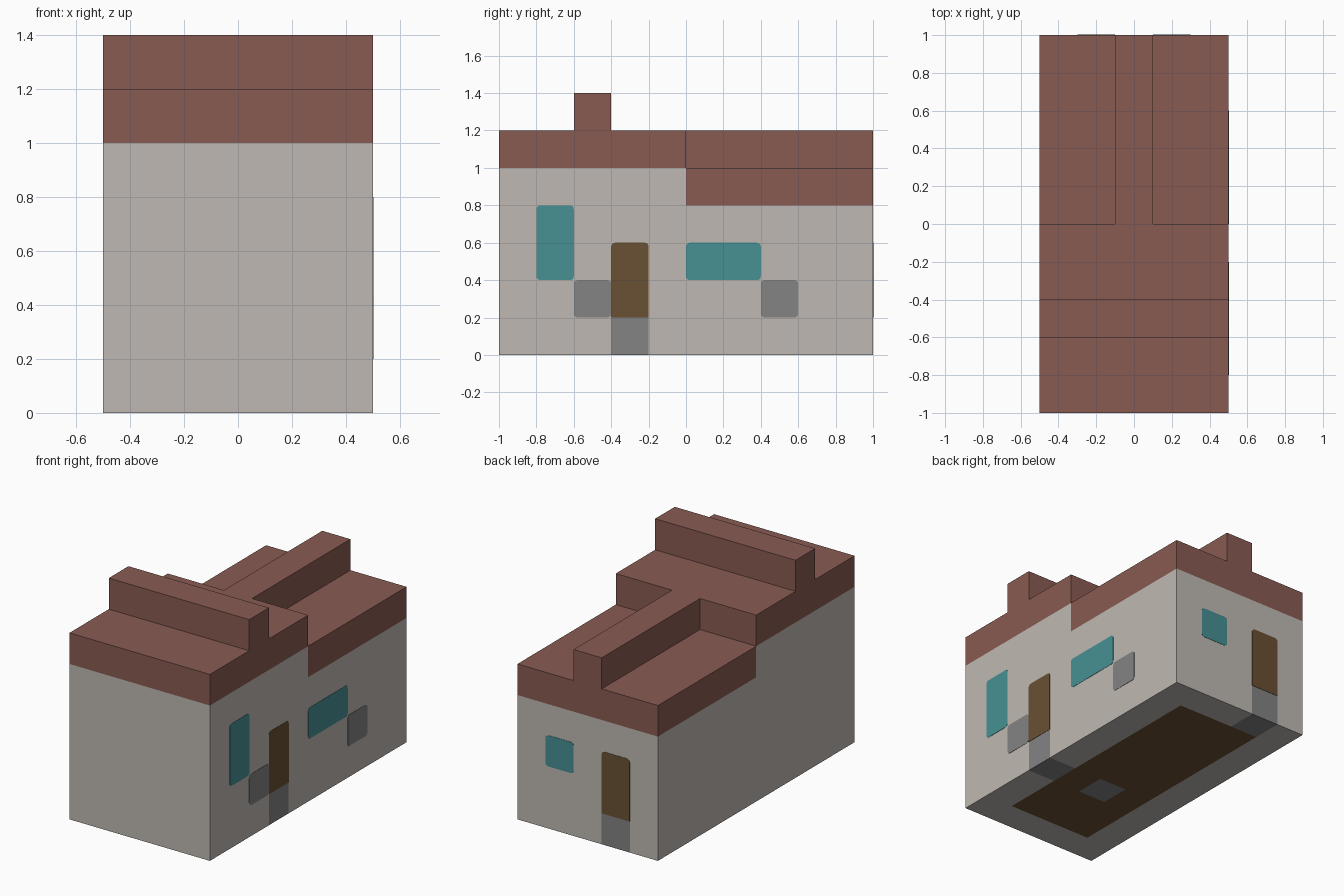
import bpy
import bmesh
from math import sin, cos, pi
from mathutils import Matrix, Vector

cube = bpy.data.objects.get("Cube")
if cube:
    bpy.data.objects.remove(cube, do_unlink=True)


def material(name, hex_code):
    """Flat material from an sRGB hex code, converted to linear."""
    srgb = [int(hex_code[i:i + 2], 16) / 255 for i in (0, 2, 4)]
    colour = [((c + 0.055) / 1.055) ** 2.4 for c in srgb] + [1]
    mat = bpy.data.materials.new(name)
    mat.use_nodes = True
    mat.diffuse_color = colour
    shader = mat.node_tree.nodes["Principled BSDF"]
    shader.inputs["Base Color"].default_value = colour
    shader.inputs["Roughness"].default_value = 0.9
    return mat


PLASTER = material("plaster", "BFB9B2")
TILE = material("roof_tile", "895B52")
GLASS = material("window_glass", "479094")
WOOD = material("dark_wood", "6A5033")
STONE = material("grey_stone", "838383")


def add_object(name, bm, *mats):
    bmesh.ops.recalc_face_normals(bm, faces=bm.faces)
    mesh = bpy.data.meshes.new(name)
    bm.to_mesh(mesh)
    bm.free()
    for mat in mats:
        mesh.materials.append(mat)
    obj = bpy.data.objects.new(name, mesh)
    bpy.context.collection.objects.link(obj)
    return obj


def prism(points, direction):
    """Extrude a closed outline along a direction."""
    bm = bmesh.new()
    face = bm.faces.new([bm.verts.new(p) for p in points])
    moved = bmesh.ops.extrude_face_region(bm, geom=[face])["geom"]
    verts = [v for v in moved if isinstance(v, bmesh.types.BMVert)]
    bmesh.ops.translate(bm, verts=verts, vec=direction)
    return bm


def box(name, low, high, mat):
    low, high = Vector(low), Vector(high)
    bm = bmesh.new()
    bmesh.ops.create_cube(bm, size=1)
    bmesh.ops.transform(bm, verts=bm.verts, matrix=Matrix.Translation(
        (low + high) / 2) @ Matrix.Diagonal((*(high - low), 1)))
    return add_object(name, bm, mat)


# Walls: stepped side profile, cut where the floor and doorsteps change colour
profile = [(-1, 0), (1, 0), (1, 0.8), (0, 0.8), (0, 1), (-1, 1)]
bm = prism([(-0.5, y, z) for y, z in profile], (1, 0, 0))
cuts = {(1, 0, 0): (-0.3, -0.1, 0.1, 0.3),
        (0, 1, 0): (-0.8, -0.4, -0.2, 0.8),
        (0, 0, 1): (0.2,)}
for normal, offsets in cuts.items():
    for d in offsets:
        bmesh.ops.bisect_plane(bm, geom=bm.verts[:] + bm.edges[:] + bm.faces[:],
                               plane_co=Vector(normal) * d, plane_no=normal)
bmesh.ops.recalc_face_normals(bm, faces=bm.faces)

# Stone cells: side doorstep, back doorstep and hearth, as x and y ranges
stone_cells = [(0.3, 0.6, -0.4, -0.2), (-0.3, -0.1, 0.8, 1.1),
               (-0.1, 0.1, -0.4, -0.2)]
for face in bm.faces:
    c = face.calc_center_median()
    if c.z < 0.2 and any(x0 < c.x < x1 and y0 < c.y < y1
                         for x0, x1, y0, y1 in stone_cells):
        face.material_index = 2
    elif face.normal.z < -0.9 and abs(c.x) < 0.3 and abs(c.y) < 0.8:
        face.material_index = 1
add_object("walls", bm, PLASTER, WOOD, STONE)

# Roof: two flat levels, a cross ridge on the front and a long ridge behind
box("front_roof", (-0.5, -1, 1), (0.5, 0, 1.2), TILE)
box("back_roof", (-0.5, 0, 0.8), (0.5, 1, 1), TILE)
box("front_ridge", (-0.5, -0.6, 1.2), (0.5, -0.4, 1.4), TILE)
box("back_ridge", (-0.1, 0, 1), (0.1, 1, 1.2), TILE)


def plate(name, wall, a0, a1, z0, z1, mat, round_bottom=True):
    """Thin rounded panel on the left (+x) or back (+y) wall."""
    r, outline = 0.02, []
    corners = [(a1, z1, -1, -1), (a0, z1, 1, -1), (a0, z0, 1, 1), (a1, z0, -1, 1)]
    for i, (a, z, da, dz) in enumerate(corners):
        if i > 1 and not round_bottom:
            outline.append((a, z))
            continue
        for step in range(4):
            t = (i + step / 3) * pi / 2
            outline.append((a + r * (da + cos(t)), z + r * (dz + sin(t))))
    if wall == "left":
        bm = prism([(0.498, a, z) for a, z in outline], (0.004, 0, 0))
    else:
        bm = prism([(a, 0.998, z) for a, z in outline], (0, 0.004, 0))
    return add_object(name, bm, mat)


# Windows, doors and wall stones
plate("tall_window", "left", -0.8, -0.6, 0.4, 0.8, GLASS)
plate("wide_window", "left", 0, 0.4, 0.4, 0.6, GLASS)
plate("back_window", "back", 0.1, 0.3, 0.4, 0.6, GLASS)
plate("side_door", "left", -0.4, -0.2, 0.2, 0.6, WOOD, False)
plate("back_door", "back", -0.3, -0.1, 0.2, 0.6, WOOD, False)
plate("front_wall_stone", "left", -0.6, -0.4, 0.2, 0.4, STONE)
plate("rear_wall_stone", "left", 0.4, 0.6, 0.2, 0.4, STONE)
